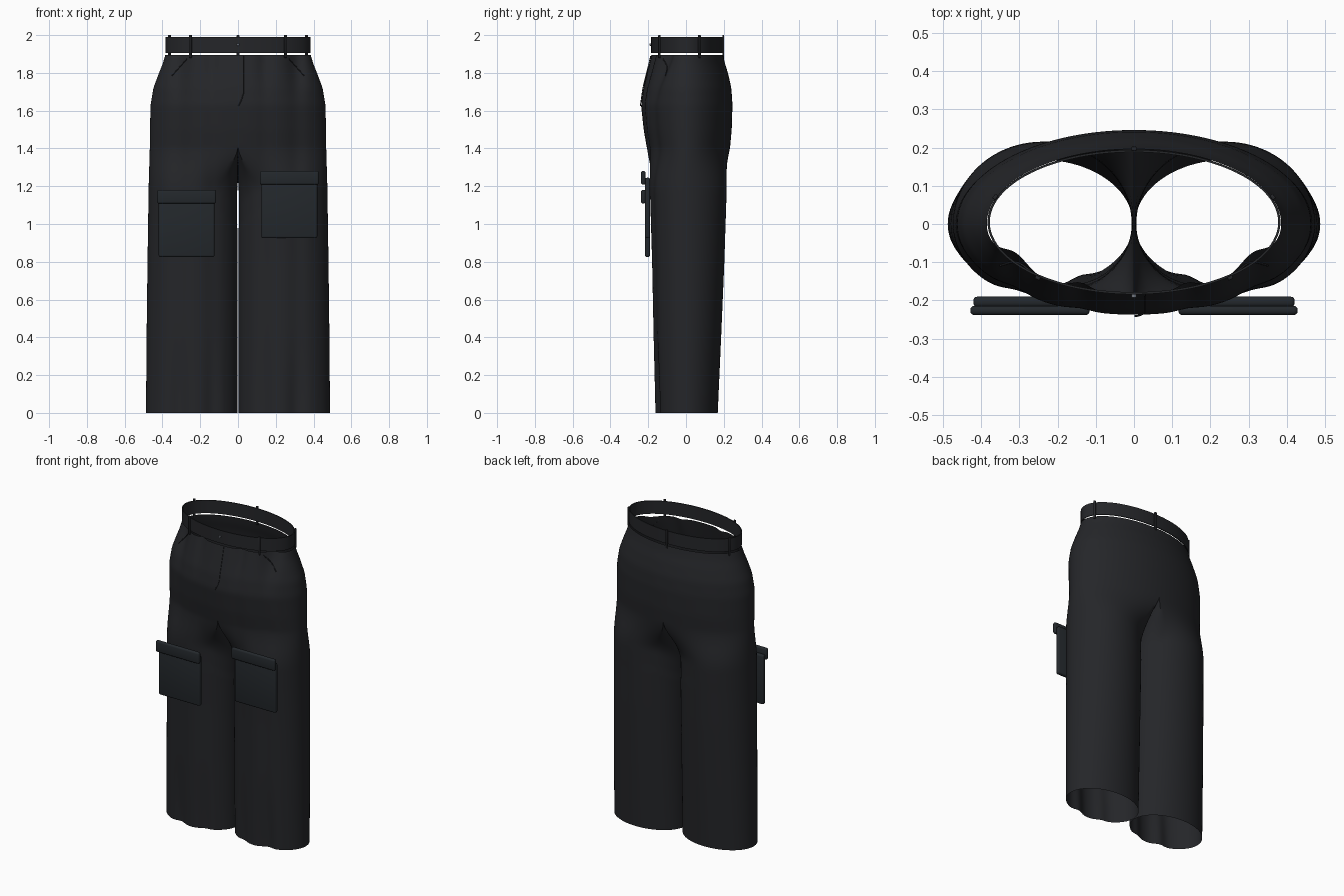
import bpy, bmesh, math

if "Cube" in bpy.data.objects:
    bpy.data.objects.remove(bpy.data.objects["Cube"])

def material(name, col):
    m = bpy.data.materials.new(name)
    m.diffuse_color = (*col, 1)
    m.use_nodes = True
    m.node_tree.nodes["Principled BSDF"].inputs["Base Color"].default_value = m.diffuse_color
    return m

CLOTH = material("dark_cloth", (0.018, 0.019, 0.022))
POCKET = material("pocket_cloth", (0.017, 0.021, 0.025))
METAL = material("button_metal", (0.2, 0.22, 0.25))

# height, half width, front depth, back depth
KEYS = [(0, .487, .163, .168), (.4, .484, .172, .186), (.8, .479, .180, .203),
        (1.2, .473, .192, .216), (1.4, .467, .207, .233), (1.5, .466, .224, .242),
        (1.63, .463, .238, .246), (1.72, .448, .226, .240), (1.8, .418, .206, .222),
        (1.85, .398, .194, .206), (1.895, .385, .183, .196)]
ZC = 1.42  # crotch height

def size(z):
    for a, b in zip(KEYS, KEYS[1:]):
        if z <= b[0]:
            f = (z - a[0]) / (b[0] - a[0])
            return [p + (q - p) * f for p, q in zip(a[1:], b[1:])]
    return KEYS[-1][1:]

def smooth(t):
    t = max(0, min(1, t))
    return t * t * (3 - 2 * t)

def folds(x, y, z):
    # soft vertical cloth folds on the front only
    if y >= 0:
        return 0
    amp = .3 + .7 * smooth((z - 1.6) / .29) + .4 * smooth((.5 - z) / .5)
    g = lambda c, w: math.exp(-((x - c) / w) ** 2)
    return amp * min(1, -y / .06) * (.034 * g(.31, .045) + .018 * g(.14, .035))

def section(t, z):
    # outer arc for t in 0..1 (front to back), inner leg arc for t in 1..2
    X, F, B = size(z)
    w = smooth((ZC - z) / .25)
    a = math.radians(128)
    gap = .006 if 1.05 < z < 1.3 else .003
    cx, rx = (X + gap) / 2, (X - gap) / 2
    if t <= 1:
        s = -a + 2 * a * t
        tx, c = X * math.sin(math.pi * t), -math.cos(math.pi * t)
        ty = c * (F if c < 0 else B)
        drop = 0
    else:
        u = t - 1
        s = a + (2 * math.pi - 2 * a) * u
        tx, ty = 0, B - (B + F) * u
        drop = .1 * math.sin(math.pi * u) * z / ZC
    ly = math.sin(s)
    ly *= F if ly < 0 else B
    x = tx * (1 - w) + (cx + rx * math.cos(s)) * w
    y = ty * (1 - w) + ly * w
    if t < 1:
        y += folds(x, y, z)
    return (max(0, x) if abs(x) > 1e-5 else 0, y, z - drop)

def finish(name, bm, mat):
    bmesh.ops.recalc_face_normals(bm, faces=bm.faces)
    me = bpy.data.meshes.new(name)
    bm.to_mesh(me)
    bm.free()
    ob = bpy.data.objects.new(name, me)
    bpy.context.collection.objects.link(ob)
    me.materials.append(mat)
    for o in bpy.context.selected_objects:
        o.select_set(False)
    ob.select_set(True)
    bpy.context.view_layer.objects.active = ob
    bpy.ops.object.shade_smooth_by_angle(angle=math.radians(40))
    return ob

# trouser body: right half, mirrored
NO, NI = 72, 28
bm = bmesh.new()
zs = [1.895 - (1.895 - ZC) * i / 26 for i in range(27)]
zs += [ZC * (1 - (i / 50) ** 1.3) for i in range(1, 51)]
ts = [i / NO for i in range(NO + 1)] + [1 + i / NI for i in range(1, NI)]
prev = None
for z in zs:
    open_ring = z > ZC + 1e-4
    use = ts[:NO + 1] if open_ring else ts
    row = [bm.verts.new(section(t, z)) for t in use]
    if prev:
        closed = len(prev) == len(ts)
        n = len(ts) if closed else NO
        for i in range(n):
            j = (i + 1) % len(ts)
            bm.faces.new((prev[i], prev[j], row[j], row[i]))
    prev = row
body = finish("trouser_body", bm, CLOTH)
mod = body.modifiers.new("mirror", "MIRROR")
mod.merge_threshold = .0005

# waistband
def band_point(a, off=0):
    return ((.383 + off) * math.sin(a), .005 - (.189 + off) * math.cos(a))

bm = bmesh.new()
N = 96
rings = []
for off, z in ((0, 1.906), (0, 1.99), (-.006, 1.99), (-.006, 1.906)):
    rings.append([bm.verts.new((*band_point(2 * math.pi * i / N, off), z)) for i in range(N)])
for k in range(4):
    A, B = rings[k], rings[(k + 1) % 4]
    for i in range(N):
        j = (i + 1) % N
        bm.faces.new((A[i], A[j], B[j], B[i]))
finish("waistband", bm, CLOTH)

# rounded block helper
def block(name, lo, hi, mat, bevel, rot=0):
    bm = bmesh.new()
    bmesh.ops.create_cube(bm, size=1)
    for v in bm.verts:
        v.co = [c * (h - l) for c, l, h in zip(v.co, lo, hi)]
    bmesh.ops.bevel(bm, geom=bm.edges[:], offset=bevel, segments=3, profile=.5, affect='EDGES')
    ob = finish(name, bm, mat)
    ob.location = [(l + h) / 2 for l, h in zip(lo, hi)]
    ob.rotation_euler.z = rot
    return ob

# belt loops
for i, a in enumerate((.71, -.71, 1.92, -1.92, math.pi)):
    x, y = band_point(a, .003)
    block(f"belt_loop_{i}", (x - .007, y - .005, 1.88), (x + .007, y + .005, 2.0), CLOTH, .002,
          math.atan2(math.sin(a) / .385, math.cos(a) / .19) if abs(a) < 3 else 0)

# cargo pockets with flaps
for side, x0, z0 in (("left", -.272, .825), ("right", .272, .925)):
    block(side + "_pocket_pouch", (x0 - .148, -.217, z0), (x0 + .148, -.190, z0 + .32), POCKET, .010)
    block(side + "_pocket_flap", (x0 - .156, -.238, z0 + .283), (x0 + .156, -.214, z0 + .356), POCKET, .010)

# stitched seam lines following the front surface
def front_y(x, z):
    X, F, B = size(z)
    return -F * math.sqrt(max(0, 1 - (x / X) ** 2)) + folds(abs(x), -.1, z)

def seam(name, pts):
    cu = bpy.data.curves.new(name, "CURVE")
    cu.dimensions = '3D'
    cu.bevel_depth = .0025
    cu.bevel_resolution = 1
    sp = cu.splines.new("POLY")
    path = []
    for (xa, za), (xb, zb) in zip(pts, pts[1:]):
        path += [(xa + (xb - xa) * i / 10, za + (zb - za) * i / 10) for i in range(10)]
    path.append(pts[-1])
    sp.points.add(len(path) - 1)
    for p, (x, z) in zip(sp.points, path):
        p.co = (x, front_y(x, z) - .003, z, 1)
    ob = bpy.data.objects.new(name, cu)
    bpy.context.collection.objects.link(ob)
    cu.materials.append(CLOTH)

seam("fly_seam", [(.028, 1.89), (.028, 1.69), (.018, 1.655), (.003, 1.625)])
for s, n in ((1, "right"), (-1, "left")):
    seam(n + "_slant_pocket_seam", [(s * .27, 1.875), (s * .35, 1.785)])

# waist button
bm = bmesh.new()
bmesh.ops.create_cone(bm, cap_ends=True, segments=20, radius1=.007, radius2=.006, depth=.008)
btn = finish("waist_button", bm, METAL)
btn.location = (0, -.188, 1.95)
btn.rotation_euler.x = math.pi / 2
